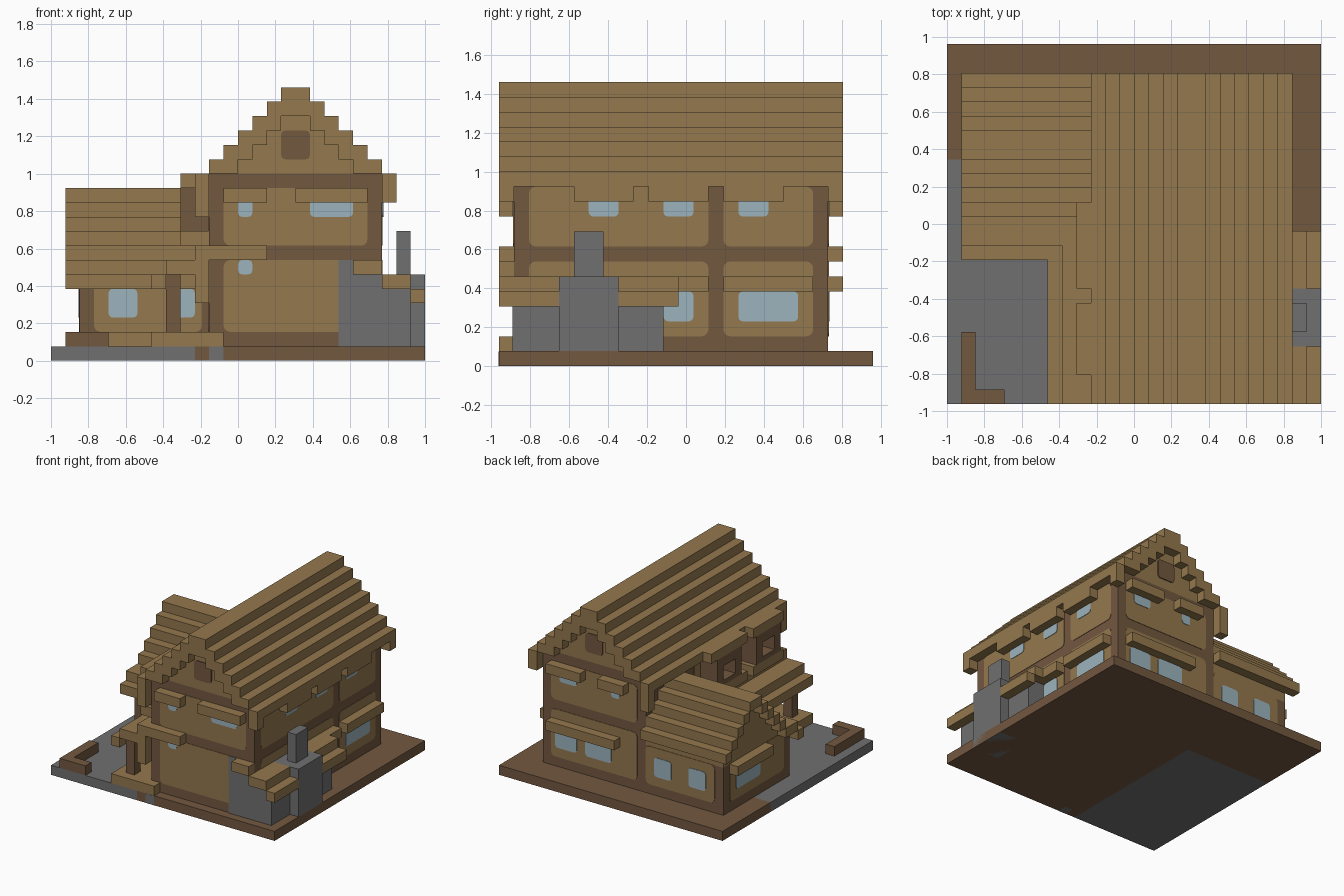
import bpy, bmesh, math
from mathutils import Vector

cube = bpy.data.objects.get("Cube")
if cube:
    bpy.data.objects.remove(cube)

U = 1 / 13  # one building block


def material(name, rgb):
    m = bpy.data.materials.new(name)
    m.use_nodes = True
    m.diffuse_color = (*rgb, 1)
    m.node_tree.nodes["Principled BSDF"].inputs["Base Color"].default_value = (*rgb, 1)
    return m


TAN = material("light_wood", (0.296, 0.188, 0.076))
BROWN = material("dark_wood", (0.171, 0.098, 0.051))
GREY = material("stone", (0.162, 0.162, 0.162))
GLASS = material("glass", (0.332, 0.456, 0.515))


def finish(bm, name, mat):
    bmesh.ops.recalc_face_normals(bm, faces=bm.faces)
    me = bpy.data.meshes.new(name)
    bm.to_mesh(me)
    bm.free()
    me.materials.append(mat)
    ob = bpy.data.objects.new(name, me)
    bpy.context.collection.objects.link(ob)
    return ob


def box(name, mat, x, y, z):
    """Box from (low, high) pairs in block units."""
    bm = bmesh.new()
    bmesh.ops.create_cube(bm, size=1)
    for v in bm.verts:
        v.co = Vector([(r[0] if c < 0 else r[1]) * U for c, r in zip(v.co, (x, y, z))])
    return finish(bm, name, mat)


def plate(name, mat, side, wall, a, z, radius=0.45, thick=0.05):
    """Thin rounded panel on a wall; a is the span along the wall."""
    out = -1 if side in ("front", "west") else 1
    pts = []
    for i, (ca, cz) in enumerate(((a[1] - radius, z[1] - radius), (a[0] + radius, z[1] - radius),
                                  (a[0] + radius, z[0] + radius), (a[1] - radius, z[0] + radius))):
        for k in range(4):
            t = math.pi / 2 * (i + k / 3)
            pts.append((ca + radius * math.cos(t), cz + radius * math.sin(t)))
    bm = bmesh.new()
    along_x = side in ("front", "back")
    rings = []
    for d in (wall, wall + out * thick):
        rings.append([bm.verts.new(Vector((p, d, q) if along_x else (d, p, q)) * U) for p, q in pts])
    bm.faces.new(rings[0])
    bm.faces.new(rings[1])
    n = len(pts)
    for i in range(n):
        j = (i + 1) % n
        bm.faces.new((rings[0][i], rings[0][j], rings[1][j], rings[1][i]))
    return finish(bm, name, mat)


def panel(side, wall, a, z):
    plate(side + "_panel", TAN, side, wall, a, z)


def window(side, wall, a, z):
    plate(side + "_window", GLASS, side, wall, a, z, 0.3, 0.1)


def hood(side, wall, a, z):
    out = -1 if side in ("front", "west") else 1
    d = sorted((wall, wall + out))
    if side in ("front", "back"):
        box(side + "_hood", TAN, a, d, (z, z + 1))
    else:
        box(side + "_hood", TAN, d, a, (z, z + 1))


FRONT, BACK, WEST, EAST = -11.5, 9.5, -2, 10
LOW, HIGH = (2, 7), (8, 12)

# Ground slab
box("earth_slab", BROWN, (-3, 13), (-12.5, 12.5), (0, 1))
box("earth_slab_rear", BROWN, (-13, -3), (4.5, 12.5), (0, 1))
box("stone_patio", GREY, (-13, -3), (-12.5, 4.5), (0, 1))
box("stone_path", GREY, (-2, -1), (-12.52, -11.5), (0, 0.99))

# Main house body and stepped gable roof
box("house_body", BROWN, (WEST, EAST), (FRONT, BACK), (1, 13))
for i in range(6):
    z = 13 + i
    half = 6 - i
    box("gable_layer", TAN, (4 - half, 4 + half), (FRONT, BACK), (z, z + 1))
    for s in (-1, 1):
        xs = sorted((4 + s * half, 4 + s * (half - 2)))
        box("roof_step", TAN, xs, (-12.5, 10.5), (z, z + 1))
for x in ((-3, -2), (10, 11)):
    box("eave", TAN, x, (-12.5, 10.5), (12, 13))
    for y in ((-12.5, -11.5), (9.5, 10.5)):
        box("eave_end", TAN, x, y, (11 if x[0] > 0 else 10, 12))
for side, wall in (("front", FRONT), ("back", BACK)):
    plate("attic_shutter", BROWN, side, wall, (3, 5), (14, 16), 0.3, 0.1)
    panel(side, wall, (-1, 9), HIGH)
    panel(side, wall, (-1, 9), LOW)

# Front openings
for a, z in (((0, 1), (10, 11.8)), ((5, 8), (10, 11.8)), ((0, 1), (6, 7))):
    window("front", FRONT, a, z)
hood("front", FRONT, (-1, 2), 11)
hood("front", FRONT, (4, 9), 11)
hood("front", FRONT, (-3, 2), 7)

# Back openings
for a, z in (((6, 8.5), (3, 5)), ((2, 5), (3, 5)), ((6, 8), (10, 11.8)), ((1, 2), (10, 11.8))):
    window("back", BACK, a, z)
hood("back", BACK, (1, 9), 5)
hood("back", BACK, (5, 9), 11)
hood("back", BACK, (0, 3), 11)

# East wall
for z in (LOW, HIGH):
    panel("east", EAST, (-10.5, 1.5), z)
    panel("east", EAST, (2.5, 8.5), z)
for y in (-6.5, -1.5, 3.5):
    window("east", EAST, (y, y + 2), (10, 11.8))
    hood("east", EAST, (y - 1, y + 3), 11)
window("east", EAST, (-1.5, 0.5), (3, 5))
window("east", EAST, (3.5, 7.5), (3, 5))
hood("east", EAST, (-1.5, 1.5), 5)
hood("east", EAST, (2.5, 8.5), 5)

# Stone hearth, chimney and lean-to roof
box("hearth", GREY, (8, 12), (-11.6, -1.5), (1, 5))
box("hearth_front", GREY, (7, 10), (-11.6, -11), (1, 6))
box("hearth_edge", GREY, (7, 8), (-11.6, -11), (1, 7))
box("chimney_base", GREY, (10, 13), (-8.5, -4.5), (0, 6))
box("chimney_stack", GREY, (11, 12), (-7.5, -5.5), (6, 9))
for y in ((-12.5, -8.5), (-4.5, -0.5)):
    box("lean_to_upper", TAN, (10, 12), y, (5, 6))
    box("lean_to_lower", TAN, (12, 13), y, (4, 5))
hood("front", FRONT, (8, 10), 6)

# Side wing with stepped cross roof
box("wing_body", BROWN, (-11, WEST), (-1.5, 9.5), (1, 6))
rows = [(4.5, 6.5, 12), (0.5, -1.5, 7), (-1.5, -2.5, 6)]
for i in range(4):
    rows.append((4.5 - i, 3.5 - i, 11 - i))
    rows.append((6.5 + i, 7.5 + i, 11 - i))
for a, b, top in rows:
    lo, hi = sorted((a, b))
    box("wing_roof_step", TAN, (-12, WEST), (lo, hi), (top - 1, top))
    if lo >= -1.5 and hi <= 9.5:
        box("wing_gable", TAN, (-11, WEST), (lo, hi), (6, top - 0.5))
panel("front", -1.5, (-10, -2.5), (2, 5.8))
window("front", -1.5, (-9, -7), (3, 5))
window("front", -1.5, (-5, -3), (3, 5))
box("wing_sill", TAN, (-9, -6), (-2.5, -1.5), (1, 2))
panel("back", BACK, (-10, -2), (2, 6))
window("back", BACK, (-5, -3), (3, 5))
window("back", BACK, (-9, -7), (3, 5))
panel("west", -11, (-0.5, 8.5), (2, 6))
window("west", -11, (3.5, 7.5), (3, 5))
hood("west", -11, (2.5, 8.5), 5)

# West wall with framed bay windows
panel("west", WEST, (-10.5, -2), LOW)
panel("west", WEST, (-10.5, 1.5), HIGH)
for y0, y1 in ((-10.5, -5.5), (-4.5, 1.5)):
    mid = (y0 + y1) / 2
    box("bay_roof", TAN, (-4, -2), (y0, y1), (12, 13))
    box("bay_floor", TAN, (-4, -2), (y0, y1), (8, 9))
    box("bay_lintel", BROWN, (-4, -3), (mid - 2, mid + 2), (11, 12))
    box("bay_sill", BROWN, (-4, -2), (mid - 2, mid + 2), (9, 9.5))
    for s in (-1, 1):
        box("bay_post", BROWN, (-4, -2), sorted((mid + s, mid + 2 * s)), (9, 12))

# Porch: stepped roof, post, deck and corner bench
box("porch_roof_low", TAN, (-6, -5), (-12.5, -1.5), (5, 6))
box("porch_roof_mid", TAN, (-5, -3), (-12.5, -1.5), (6, 7))
box("porch_roof_high", TAN, (-3, -2), (-12.5, -1.5), (7, 8))
box("porch_bracket", TAN, (-3, -2), (-12.5, -11.5), (4, 7))
box("porch_post", BROWN, (-5, -4), (-11.5, -10.5), (2, 6))
box("porch_deck", TAN, (-6, -1), (-12.5, -6.5), (1, 2))
box("bench_long", BROWN, (-12, -11), (-12.5, -7.5), (1, 2))
box("bench_short", BROWN, (-11, -9), (-12.5, -11.5), (1, 2))
